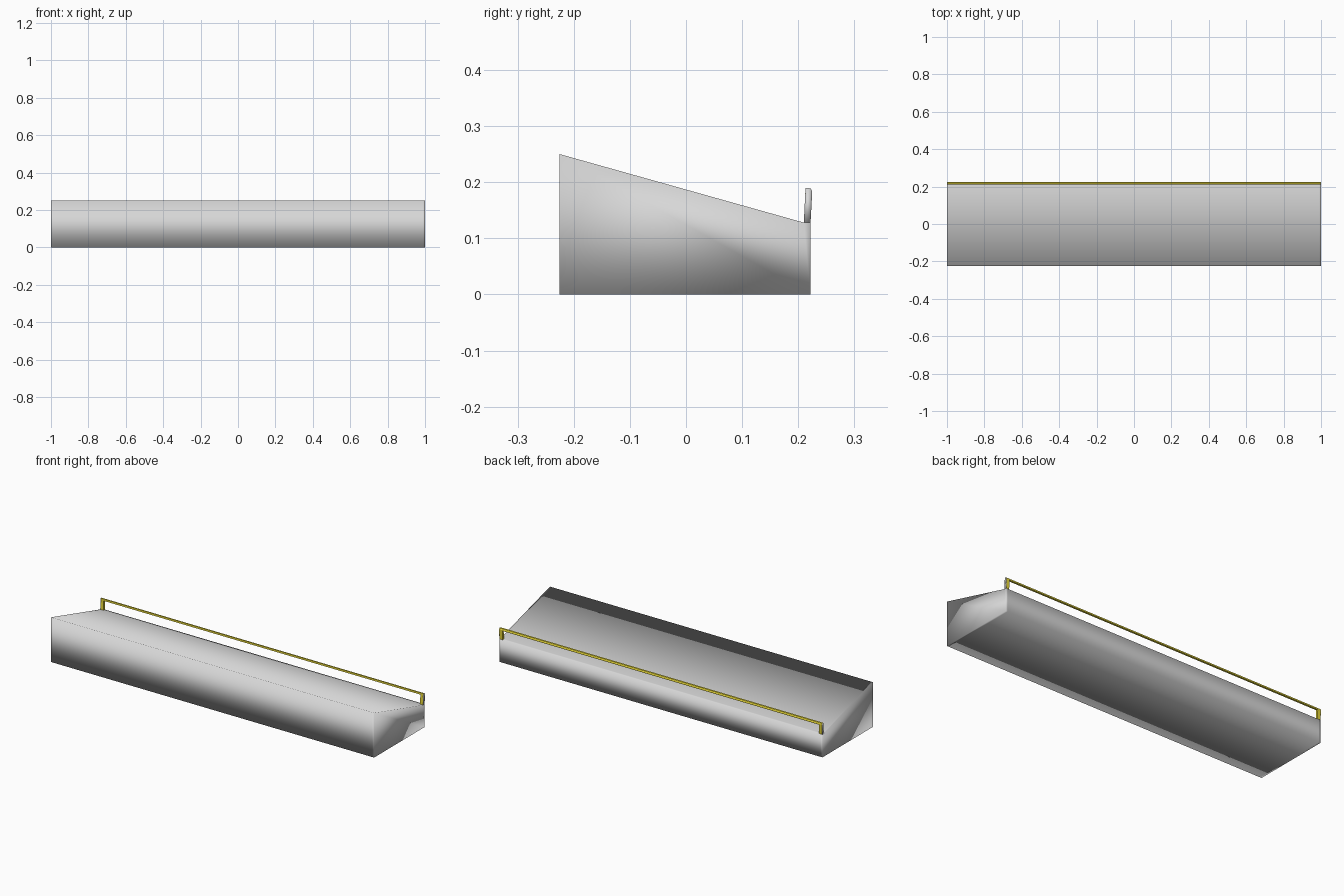
import bpy, bmesh

if "Cube" in bpy.data.objects:
    bpy.data.objects.remove(bpy.data.objects["Cube"])


def material(name, rgb):
    m = bpy.data.materials.new(name)
    m.diffuse_color = (*rgb, 1)
    m.use_nodes = True
    m.node_tree.nodes["Principled BSDF"].inputs["Base Color"].default_value = m.diffuse_color
    return m


GREY = material("light grey", (0.68, 0.68, 0.68))
YELLOW = material("yellow", (0.8, 0.68, 0.04))


def extrude(name, xs, profile, mat, smooth=False):
    """Sweep a (y, z) profile through the x stations and cap both ends."""
    n = len(profile)
    bm = bmesh.new()
    rings = [[bm.verts.new((x, y, z)) for y, z in profile] for x in xs]
    for a, b in zip(rings, rings[1:]):
        for i in range(n):
            j = (i + 1) % n
            bm.faces.new((a[i], a[j], b[j], b[i]))
    for r in (rings[0], rings[-1]):
        bm.faces.new(r)
    bmesh.ops.recalc_face_normals(bm, faces=bm.faces)
    me = bpy.data.meshes.new(name)
    bm.to_mesh(me)
    bm.free()
    me.materials.append(mat)
    if smooth:
        me.shade_smooth()
    ob = bpy.data.objects.new(name, me)
    bpy.context.collection.objects.link(ob)
    return ob


# Closed wedge body, softly shaded, with support loops near the ends
extrude("wedge_body", (-1, -.99, .99, 1),
        [(-.225, 0), (.222, 0), (.222, .128), (.21, .128), (-.225, .25)], GREY, True)

# Rail posts with grey outer end plates
post = [(.21, .128), (.222, .128), (.225, .184), (.222, .189), (.213, .19)]
for side, s in (("left", -1), ("right", 1)):
    extrude(side + "_rail_post", (s * .98, s * .998), post, YELLOW)
    extrude(side + "_post_plate", (s * .998, s), post, GREY, True)

# Thin rail between the posts
extrude("back_rail", (-.98, .98),
        [(.2125, .18), (.2248, .179), (.225, .184), (.222, .189), (.213, .19)], YELLOW)
